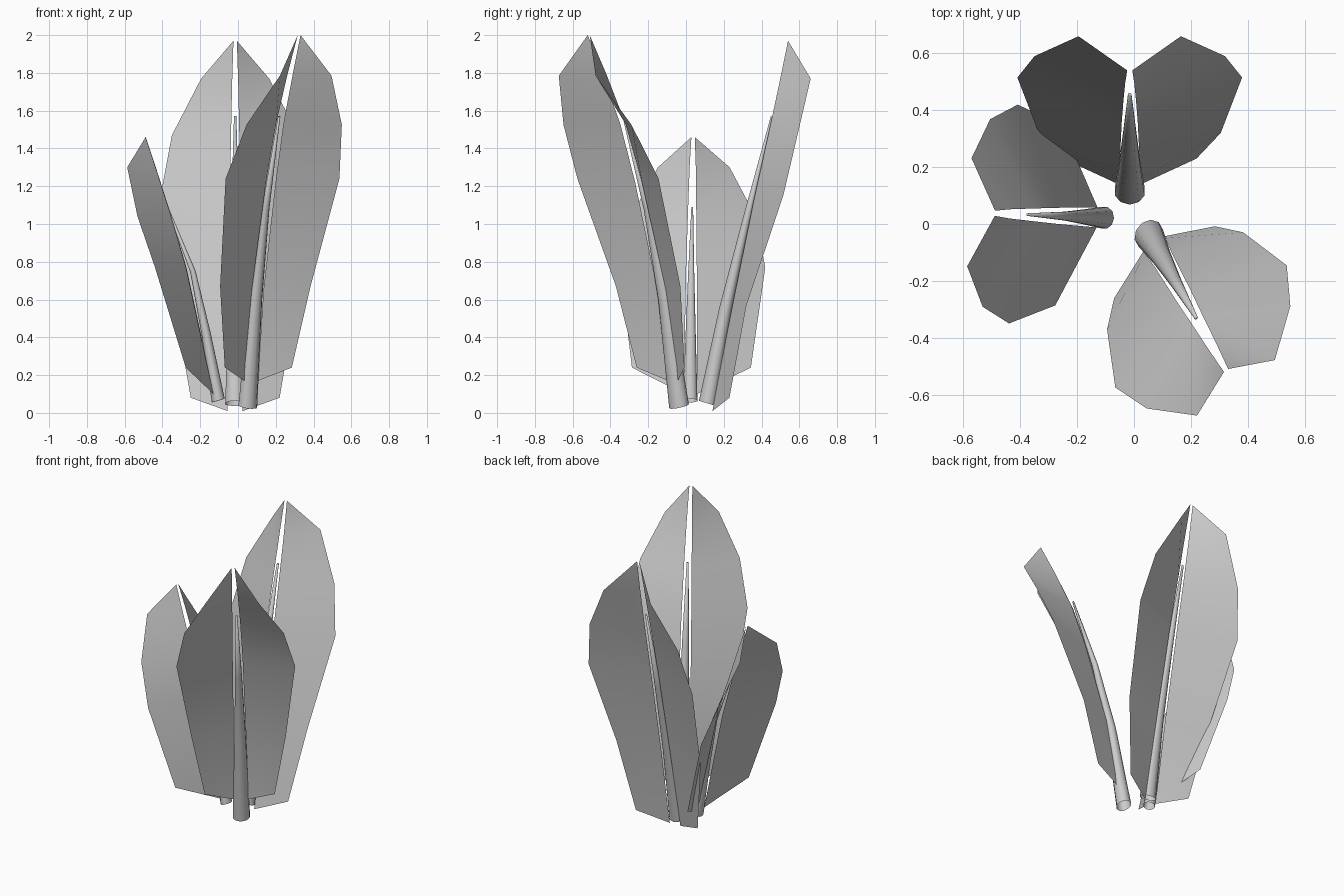
import bpy
from math import radians, sin, cos, pi
from mathutils import Vector

if "Cube" in bpy.data.objects:
    bpy.data.objects.remove(bpy.data.objects["Cube"])


def make_object(name, verts, faces):
    mesh = bpy.data.meshes.new(name)
    mesh.from_pydata(verts, [], faces)
    obj = bpy.data.objects.new(name, mesh)
    bpy.context.collection.objects.link(obj)
    for p in mesh.polygons:
        p.use_smooth = True
    return obj


def make_leaf(name, angle, centre, drift, gap, tip, rows, base, stem, radius):
    """Leaf leaning outward along angle: two folded half blades and a tapered stem."""
    a = radians(angle)
    out = Vector((cos(a), sin(a), 0))
    side = Vector((-sin(a), cos(a), 0))

    def place(r, s, z):
        return out * r + side * (centre + drift * r + s) + Vector((0, 0, z))

    # half blades: rows give outer reach, half width, outer z, inner reach, inner z
    for label, m in (("left", 1), ("right", -1)):
        n = len(rows)
        verts = [place(tip[0], m * 0.009, tip[1])]
        for i, (r, w, z, ri, zi) in enumerate(rows):
            g = 0.01 + (gap - 0.01) * (i + 1) / n
            verts += [place(r, m * w, z), place(ri, m * g, zi)]
        verts.append(place(base[0], m * gap, base[1]))
        faces = [(0, 1, 2)]
        faces += [(2 * i + 1, 2 * i + 3, 2 * i + 4, 2 * i + 2) for i in range(n - 1)]
        faces.append((2 * n - 1, 2 * n + 1, 2 * n))
        make_object(name + "_blade_" + label, verts, faces)

    # stem: rounded tube tapering along its path
    sides = 10
    verts, faces = [], []
    last = len(stem) - 1
    for i, (r, z) in enumerate(stem):
        rad = radius * (1 - 0.88 * (z - stem[0][1]) / (stem[-1][1] - stem[0][1]))
        for k in range(sides):
            t = 2 * pi * k / sides
            verts.append(place(r + 0.85 * rad * cos(t), rad * sin(t), z - 0.25 * rad * cos(t)))
    for i in range(last):
        for k in range(sides):
            j = (k + 1) % sides
            faces.append((i * sides + k, i * sides + j, (i + 1) * sides + j, (i + 1) * sides + k))
    faces.append(tuple(range(last * sides, (last + 1) * sides)))
    make_object(name + "_stem", verts, faces)


# back leaf
make_leaf("back_leaf", 90, 0.015, 0, 0.04, (0.54, 1.97),
          [(0.66, 0.18, 1.77, 0.495, 1.75), (0.59, 0.335, 1.47, 0.435, 1.47),
           (0.515, 0.395, 1.15, 0.36, 1.13), (0.32, 0.32, 0.57, 0.24, 0.54),
           (0.23, 0.235, 0.08, 0.16, 0.12)], (0.14, 0.01),
          [(0.115, 0.05), (0.21, 0.55), (0.32, 1.02), (0.455, 1.57)], 0.055)

# short left leaf
make_leaf("left_leaf", 177.7, -0.018, 0, 0.034, (0.49, 1.46),
          [(0.58, 0.19, 1.30, 0.44, 1.31), (0.52, 0.33, 1.04, 0.36, 1.06),
           (0.425, 0.385, 0.77, 0.275, 0.77), (0.265, 0.315, 0.24, 0.16, 0.24)],
          (0.13, 0.10),
          [(0.105, 0.065), (0.17, 0.42), (0.24, 0.75), (0.375, 1.09)], 0.04)

# tall front right leaf
make_leaf("front_leaf", -54.5, 0.027, -0.103, 0.045, (0.607, 2.0),
          [(0.677, 0.168, 1.785, 0.51, 1.79), (0.554, 0.31, 1.525, 0.40, 1.53),
           (0.43, 0.37, 1.24, 0.305, 1.22), (0.247, 0.294, 0.67, 0.165, 0.65),
           (0.172, 0.218, 0.24, 0.105, 0.26)], (0.097, 0.17),
          [(0.06, 0.035), (0.145, 0.6), (0.25, 1.08), (0.395, 1.57)], 0.055)
